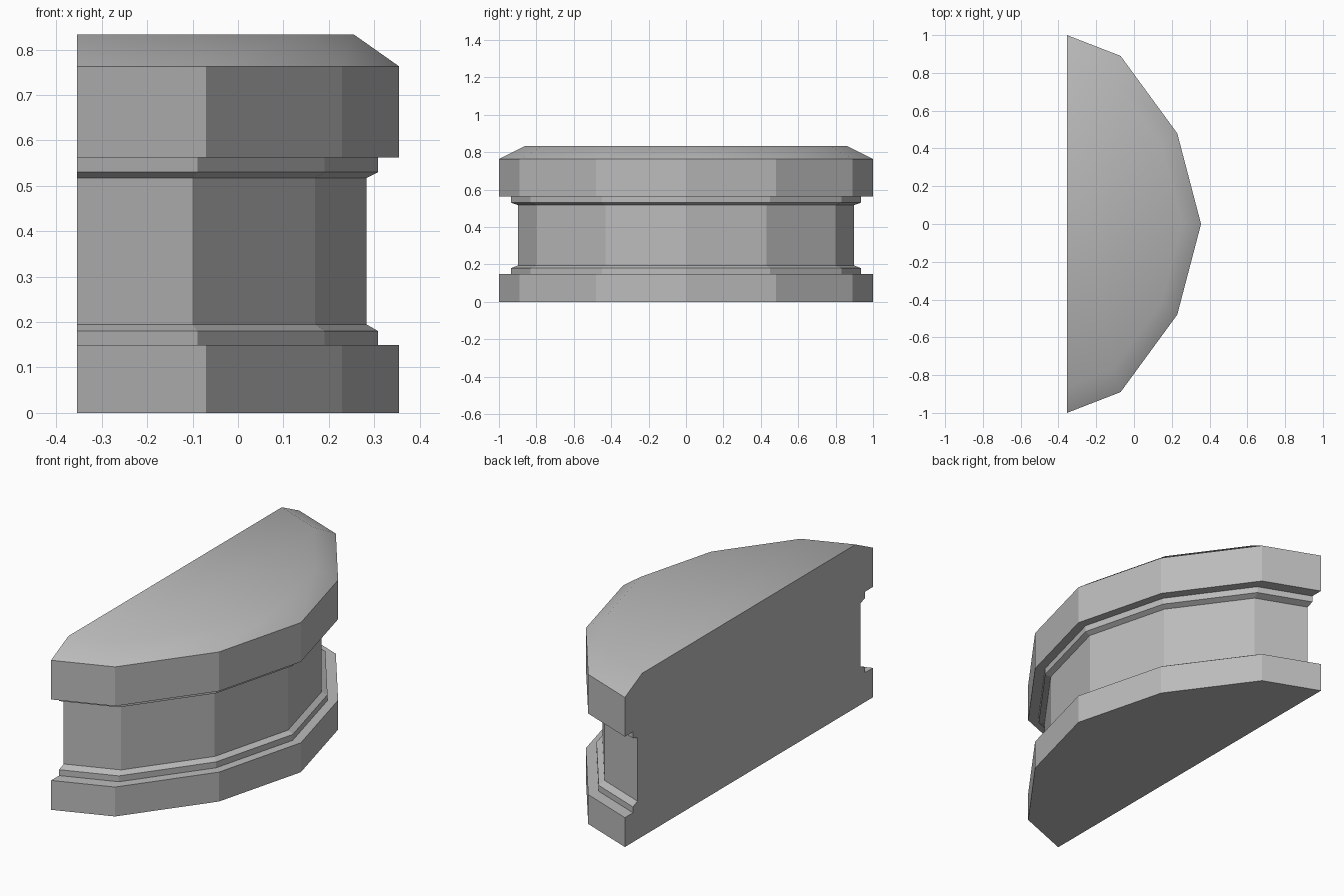
import bpy
import bmesh

if "Cube" in bpy.data.objects:
    bpy.data.objects.remove(bpy.data.objects["Cube"], do_unlink=True)

stone = bpy.data.materials.new("plain grey")
stone.use_nodes = True
GREY = (0.5, 0.5, 0.5, 1)
stone.diffuse_color = GREY
stone.node_tree.nodes["Principled BSDF"].inputs["Base Color"].default_value = GREY

# Half-round plan measured from the middle of the flat back
BACK = -0.355
half = [(0, -1), (0.284, -0.89), (0.584, -0.48), (0.71, 0)]
plan = half + [(x, -y) for x, y in reversed(half[:-1])]


def loft(name, rings, bottom=False, top=False, smooth_from=None):
    """Join scaled copies of the plan; rings holds (scale, height) pairs."""
    bm = bmesh.new()
    loops = [[bm.verts.new((BACK + x * s, y * s, z)) for x, y in plan]
             for s, z in rings]
    n = len(plan)
    for level, (a, b) in enumerate(zip(loops, loops[1:])):
        for i in range(n):
            j = (i + 1) % n
            face = bm.faces.new((a[i], a[j], b[j], b[i]))
            # The flat back stays flat; the bevel blends into the top
            face.smooth = smooth_from is not None and level >= smooth_from and j != 0
    if bottom:
        bm.faces.new(loops[0][::-1])
    if top:
        lid = bm.faces.new(loops[-1])
        lid.smooth = smooth_from is not None
    mesh = bpy.data.meshes.new(name)
    bm.to_mesh(mesh)
    bm.free()
    mesh.materials.append(stone)
    obj = bpy.data.objects.new(name, mesh)
    bpy.context.collection.objects.link(obj)
    return obj


SHAFT, MOULDING, TOP = 0.898, 0.935, 0.86

# Parts from the ground up, meeting on shared outlines
loft("base", [(1, 0), (1, 0.15)], bottom=True, top=True)
loft("lower_moulding", [(MOULDING, 0.15), (MOULDING, 0.18), (SHAFT, 0.195)])
loft("shaft", [(SHAFT, 0.195), (SHAFT, 0.517)])
loft("upper_moulding", [(SHAFT, 0.517), (MOULDING, 0.53), (MOULDING, 0.563)])
loft("cap", [(1, 0.563), (1, 0.763), (TOP, 0.833)],
     bottom=True, top=True, smooth_from=1)
